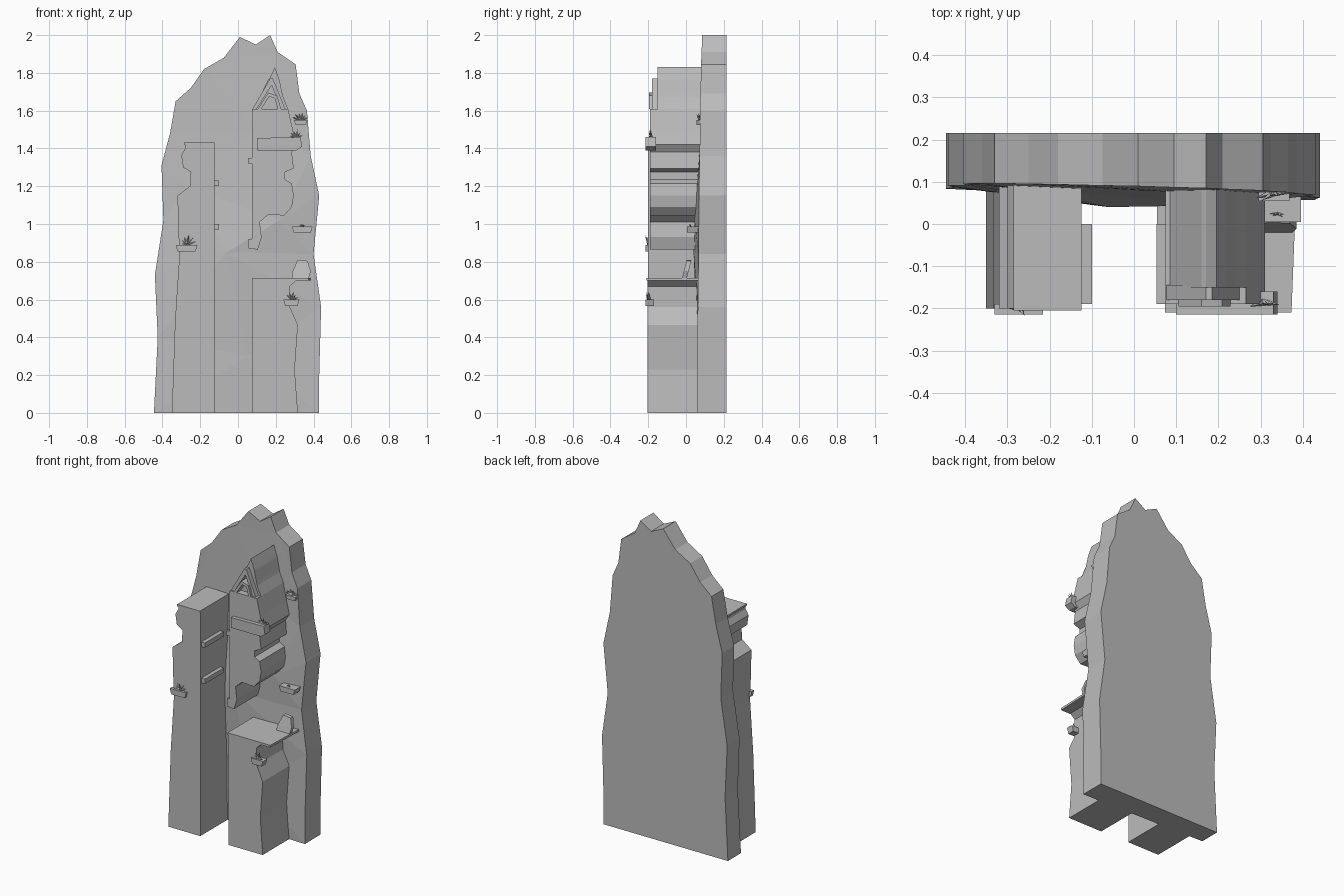
import bpy
import bmesh
import math
import random
from mathutils import Vector, Matrix
from mathutils.geometry import delaunay_2d_cdt

random.seed(4)
old = bpy.data.objects.get("Cube")
if old:
    bpy.data.objects.remove(old, do_unlink=True)

stone = bpy.data.materials.new("stone grey")
stone.use_nodes = True
GREY = (0.5, 0.5, 0.5, 1)
stone.diffuse_color = GREY
stone.node_tree.nodes["Principled BSDF"].inputs["Base Color"].default_value = GREY


def finish(name, bm):
    bmesh.ops.recalc_face_normals(bm, faces=bm.faces)
    mesh = bpy.data.meshes.new(name)
    bm.to_mesh(mesh)
    bm.free()
    mesh.materials.append(stone)
    obj = bpy.data.objects.new(name, mesh)
    bpy.context.collection.objects.link(obj)
    return obj


def prism(name, outline, front, back, lean=0):
    """Extrude an x-z outline along y; lean shifts y with height."""
    bm = bmesh.new()
    low = min(z for x, z in outline)
    rings = [[bm.verts.new((x, y + lean * (z - low), z)) for x, z in outline]
             for y in (front, back)]
    bm.faces.new(rings[0])
    bm.faces.new(rings[1][::-1])
    n = len(outline)
    for i in range(n):
        j = (i + 1) % n
        bm.faces.new((rings[0][i], rings[1][i], rings[1][j], rings[0][j]))
    return finish(name, bm)


def box(name, x0, x1, y0, y1, z0, z1):
    return prism(name, [(x0, z0), (x1, z0), (x1, z1), (x0, z1)], y0, y1)


def sprig(name, x, y, z, size):
    """Small fan of pointed leaves."""
    bm = bmesh.new()
    for i in range(6):
        tilt = -1.2 + 0.48 * i
        length = size * random.uniform(0.75, 1.1)
        turn = Matrix.Rotation(tilt, 4, 'Y') @ Matrix.Rotation(random.uniform(0, 0.5), 4, 'X')
        place = Matrix.Translation((x, y, z)) @ turn @ Matrix.Translation((0, 0, length / 2))
        bmesh.ops.create_cone(bm, cap_ends=True, segments=4, radius1=size * 0.2,
                              radius2=0, depth=length, matrix=place)
    return finish(name, bm)


# Cliff slab: flat back, craggy outline, faceted front
left_edge = [(-.445, 0), (-.425, .4), (-.44, .73), (-.395, 1.02), (-.405, 1.31),
             (-.36, 1.48), (-.33, 1.65), (-.25, 1.72), (-.18, 1.82), (-.075, 1.88)]
right_edge = [(.01, 1.99), (.095, 1.95), (.17, 2), (.21, 1.91), (.305, 1.845),
              (.325, 1.69), (.365, 1.6), (.385, 1.36), (.43, 1.15), (.4, .84),
              (.44, .56), (.43, .2), (.43, 0)]
edge = left_edge + right_edge
inner = [(-.06, .85), (.22, 1.02), (-.28, 1.2), (.1, 1.5), (.05, .3)]
inner_y = [.04, .045, .085, .075, .06]
n = len(edge)
points = [Vector(p) for p in edge + inner]
flat, _, faces, _, _, _ = delaunay_2d_cdt(
    points, [(i, (i + 1) % n) for i in range(n)], [], 1, 1e-5)
bm = bmesh.new()
front = []
for i, p in enumerate(flat):
    depth = .07 - .03 * p.x + .01 * p.y if i < n else inner_y[i - n]
    front.append(bm.verts.new((p.x, depth, p.y)))
for f in faces:
    bm.faces.new([front[i] for i in f])
rear = [bm.verts.new((p.x, .215, p.y)) for p in flat[:n]]
bm.faces.new(rear)
for i in range(n):
    j = (i + 1) % n
    bm.faces.new((front[i], front[j], rear[j], rear[i]))
finish("cliff_slab", bm)

# Tall pillar with eroded outer side, cap and two battens
prism("tall_pillar", [(-.125, 0), (-.125, 1.42), (-.28, 1.42), (-.28, 1.4), (-.3, 1.365),
                      (-.29, 1.3), (-.25, 1.275), (-.255, 1.2), (-.32, 1.15),
                      (-.317, 1), (-.31, .84), (-.333, .49), (-.35, 0)], -.2, .14)
box("pillar_cap", -.285, -.124, -.205, .14, 1.42, 1.432)
for i, z in enumerate((.97, 1.2)):
    box(f"pillar_batten_{i}", -.13, -.1, -.19, 0, z, z + .03)

# Short pillar with overhanging platform
prism("short_pillar", [(.075, 0), (.317, 0), (.3, .23), (.317, .465), (.275, .56),
                       (.275, .67), (.31, .702), (.075, .702)], -.205, .14)
platform = box("platform", .073, .385, -.21, .1, .7, .714)
for v in platform.data.vertices:
    if v.co.x > .3 and v.co.y < 0:
        v.co.x -= .012

# Hanging tower: eroded body, set-back roof, gable trim
prism("hanging_tower", [(.075, 1.61), (.075, 1.06), (.075, .92), (.055, .92), (.055, .87),
                        (.105, .865), (.125, .93), (.115, 1.01), (.16, 1.05),
                        (.245, 1.045), (.285, 1.09), (.295, 1.15), (.285, 1.215),
                        (.25, 1.235), (.25, 1.275), (.295, 1.295), (.285, 1.38),
                        (.31, 1.42), (.29, 1.5), (.265, 1.61)], -.19, .14)
prism("tower_roof", [(.085, 1.61), (.265, 1.61), (.24, 1.67), (.235, 1.69), (.22, 1.76),
                     (.215, 1.775), (.195, 1.83), (.17, 1.775), (.16, 1.765)], -.15, .14)
prism("gable_trim", [(.077, 1.61), (.1, 1.61), (.178, 1.735), (.228, 1.61),
                     (.25, 1.61), (.185, 1.77), (.17, 1.77)], -.18, -.145)
prism("gable_arch", [(.105, 1.61), (.125, 1.61), (.165, 1.675), (.195, 1.665), (.21, 1.61),
                     (.228, 1.61), (.208, 1.68), (.16, 1.695)], -.195, -.145)
box("tower_batten", .053, .085, -.19, 0, 1.32, 1.35)
prism("tower_shelf", [(.1, 1.39), (.31, 1.39), (.34, 1.41), (.33, 1.46), (.1, 1.455)],
      -.214, -.16)

# Leaning stone on the platform
prism("leaning_stone", [(.285, .715), (.375, .715), (.385, .75), (.368, .805),
                        (.315, .81), (.285, .74)], -.02, .005, .25)

# Little ledges, each with a sprig: x from/to, y from/to, z from/to, sprig size
ledges = [("pillar_left", -.33, -.215, -.214, -.19, .855, .89, .055),
          ("pillar_short", .24, .325, -.214, -.17, .565, .6, .045),
          ("cliff_middle", .285, .395, .005, .1, .955, .988, .018),
          ("cliff_top", .295, .368, .055, .1, 1.525, 1.55, .045)]
for name, x0, x1, y0, y1, z0, z1, size in ledges:
    prism(name + "_ledge", [(x0 + .01, z0), (x1 - .01, z0), (x1, z1), (x0, z1)], y0, y1)
    sprig(name + "_sprig", (x0 + x1) / 2, y0 + .02, z1 - .002, size)
sprig("shelf_sprig", .305, -.185, 1.455, .045)
